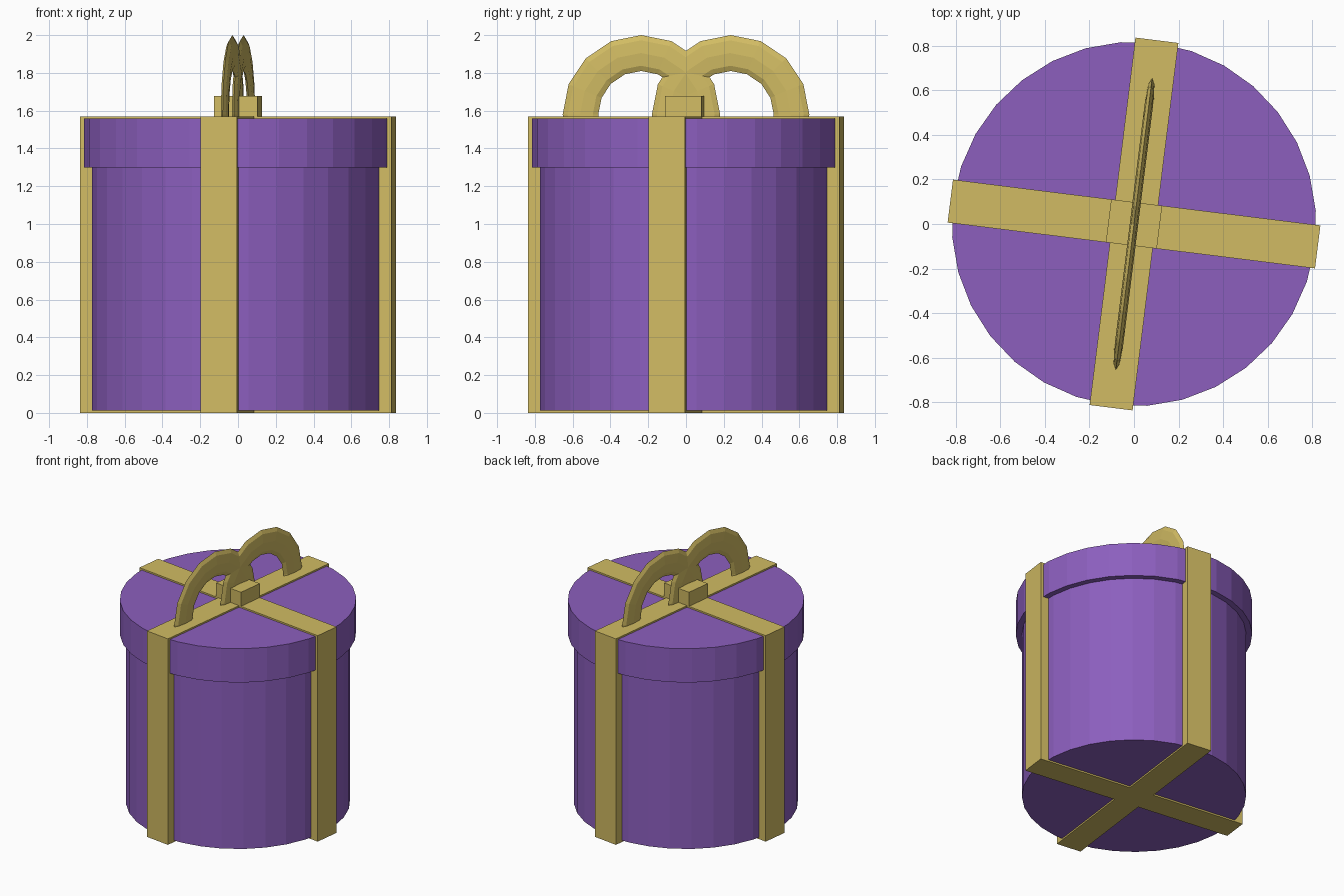
import bpy, bmesh, math
from mathutils import Matrix, Vector

cube = bpy.data.objects.get("Cube")
if cube:
    bpy.data.objects.remove(cube, do_unlink=True)

TURN = Matrix.Rotation(math.radians(-7.1), 4, 'Z')
HALF_WIDTH, HALF_LENGTH, BOX_TOP = 0.097, 0.83, 1.57


def material(name, colour):
    mat = bpy.data.materials.new(name)
    mat.use_nodes = True
    mat.diffuse_color = colour
    mat.node_tree.nodes["Principled BSDF"].inputs["Base Color"].default_value = colour
    return mat


purple = material("purple card", (0.262, 0.114, 0.515, 1))
gold = material("gold ribbon", (0.64, 0.5, 0.125, 1))


def finish(name, bm, mat):
    bm.transform(TURN)
    bmesh.ops.recalc_face_normals(bm, faces=bm.faces)
    mesh = bpy.data.meshes.new(name)
    bm.to_mesh(mesh)
    bm.free()
    mesh.materials.append(mat)
    obj = bpy.data.objects.new(name, mesh)
    bpy.context.collection.objects.link(obj)


def prism(name, outline, bottom, top, mat):
    bm = bmesh.new()
    face = bm.faces.new([bm.verts.new((x, y, bottom)) for x, y in outline])
    up = bmesh.ops.extrude_face_region(bm, geom=[face], use_keep_orig=True)
    verts = [g for g in up["geom"] if isinstance(g, bmesh.types.BMVert)]
    bmesh.ops.translate(bm, verts=verts, vec=(0, 0, top - bottom))
    finish(name, bm, mat)


def circle(radius, sides=32):
    return [(radius * math.cos(i * math.tau / sides),
             radius * math.sin(i * math.tau / sides)) for i in range(sides)]


# Round box and overhanging lid
prism("box_body", circle(0.775), 0.012, 1.4, purple)
prism("box_lid", circle(0.817), 1.3, 1.558, purple)

# Crossed ribbon wrapped around the box
cross = []
for quarter in range(4):
    spin = Matrix.Rotation(quarter * math.pi / 2, 2)
    for corner in ((HALF_LENGTH, -HALF_WIDTH), (HALF_LENGTH, HALF_WIDTH),
                   (HALF_WIDTH, HALF_WIDTH)):
        cross.append(tuple(spin @ Vector(corner)))
prism("ribbon_cross", cross, 0, BOX_TOP, gold)

# Knot
k = 0.115
prism("bow_knot", [(-k, -HALF_WIDTH), (k, -HALF_WIDTH), (k, HALF_WIDTH), (-k, HALF_WIDTH)],
      BOX_TOP, 1.677, gold)


# Bow loops: flattened rings cut off at the ribbon
def bow_loop(name, y):
    ring, tube, flat, steps, sides = 0.325, 0.095, 0.2, 16, 8
    bm = bmesh.new()
    rows = []
    for i in range(steps):
        a = i * math.tau / steps
        row = []
        for j in range(sides):
            b = j * math.tau / sides
            r = ring + tube * math.cos(b)
            row.append(bm.verts.new((flat * tube * math.sin(b),
                                     y + r * math.cos(a), 1.58 + r * math.sin(a))))
        rows.append(row)
    for i in range(steps):
        here, after = rows[i], rows[(i + 1) % steps]
        for j in range(sides):
            n = (j + 1) % sides
            bm.faces.new((here[j], after[j], after[n], here[n]))
    bmesh.ops.bisect_plane(bm, geom=bm.verts[:] + bm.edges[:] + bm.faces[:],
                           plane_co=(0, 0, BOX_TOP - 0.01), plane_no=(0, 0, 1),
                           clear_inner=True)
    finish(name, bm, gold)


bow_loop("bow_loop_front", -0.238)
bow_loop("bow_loop_back", 0.238)
